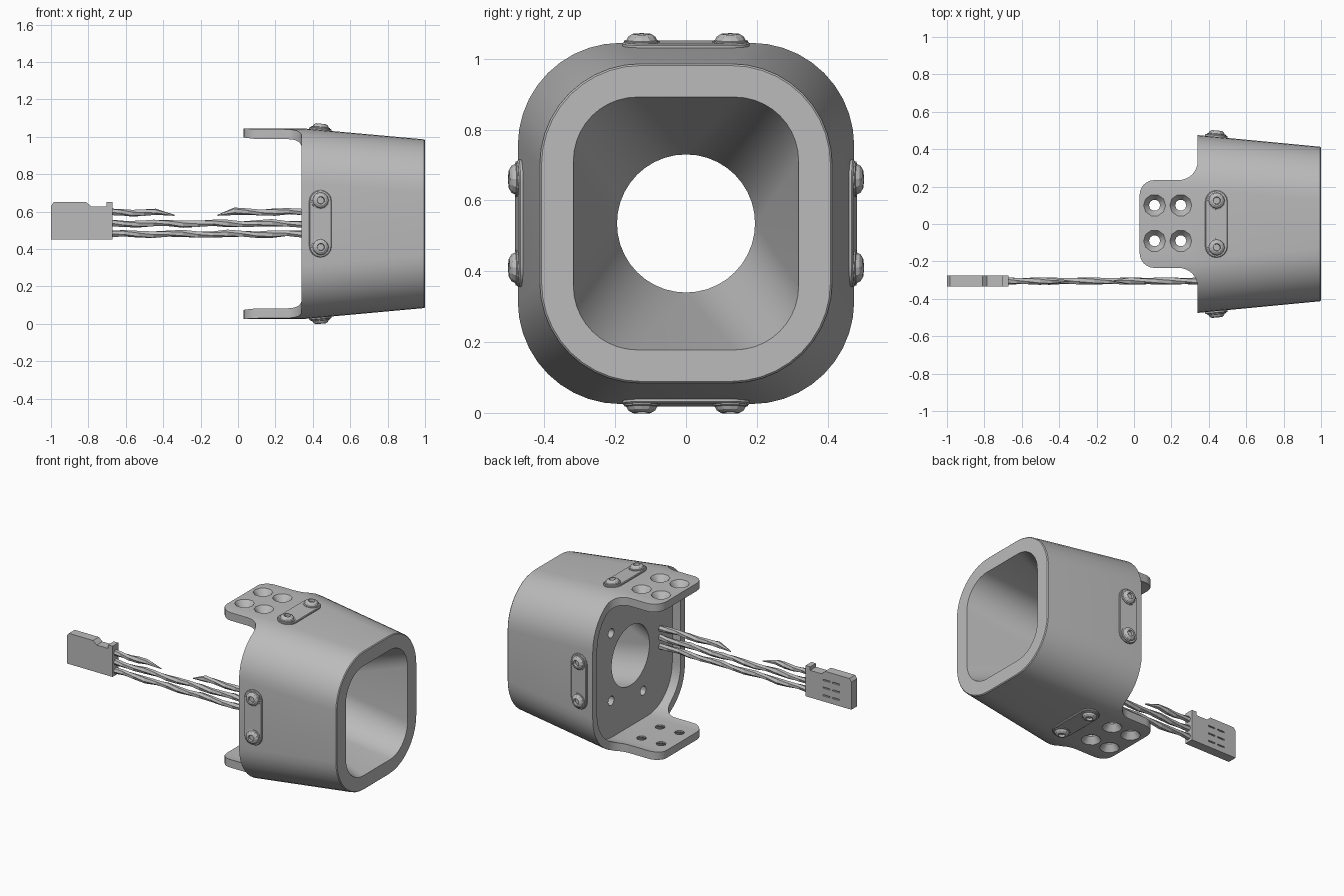
import bpy, bmesh, math
from mathutils import Matrix, Vector

cube = bpy.data.objects.get("Cube")
if cube:
    bpy.data.objects.remove(cube, do_unlink=True)

MID = 0.535  # height of the duct axis

grey = bpy.data.materials.new("plain grey")
grey.use_nodes = True
GREY = (0.5, 0.5, 0.5, 1)
grey.diffuse_color = GREY
grey.node_tree.nodes["Principled BSDF"].inputs["Base Color"].default_value = GREY


def finish(bm, name, smooth=None):
    bmesh.ops.remove_doubles(bm, verts=bm.verts, dist=0.0002)
    bmesh.ops.recalc_face_normals(bm, faces=bm.faces)
    mesh = bpy.data.meshes.new(name)
    bm.to_mesh(mesh)
    bm.free()
    ob = bpy.data.objects.new(name, mesh)
    bpy.context.collection.objects.link(ob)
    mesh.materials.append(grey)
    if smooth:
        shade(ob, smooth)
    return ob


def shade(ob, angle):
    bpy.ops.object.select_all(action='DESELECT')
    bpy.context.view_layer.objects.active = ob
    ob.select_set(True)
    bpy.ops.object.shade_smooth_by_angle(angle=math.radians(angle))


def loft(bm, rings, around=False):
    """Skin a list of rings; join last to first, or cap both ends."""
    loops = [[bm.verts.new(p) for p in ring] for ring in rings]
    pairs = list(zip(loops, loops[1:]))
    if around:
        pairs.append((loops[-1], loops[0]))
    else:
        bm.faces.new(loops[0])
        bm.faces.new(loops[-1])
    for a, b in pairs:
        for i in range(len(a)):
            j = (i + 1) % len(a)
            bm.faces.new((a[i], a[j], b[j], b[i]))


def arc(cx, cy, r, a0, a1, n):
    angles = [math.radians(a0 + (a1 - a0) * i / n) for i in range(n + 1)]
    return [(cx + r * math.cos(a), cy + r * math.sin(a)) for a in angles]


def rounded(x, hy, hz, r, n=10):
    """Rounded rectangle across the duct axis."""
    pts = []
    for k, (sy, sz) in enumerate(((1, 1), (-1, 1), (-1, -1), (1, -1))):
        pts += arc(sy * (hy - r), sz * (hz - r), r, 90 * k, 90 * k + 90, n)
    return [(x, y, MID + z) for y, z in pts]


def cut(ob, cutter):
    mod = ob.modifiers.new("cut", 'BOOLEAN')
    mod.operation = 'DIFFERENCE'
    mod.solver = 'EXACT'
    mod.object = cutter
    bpy.context.view_layer.objects.active = ob
    bpy.ops.object.modifier_apply(modifier=mod.name)
    bpy.data.objects.remove(cutter, do_unlink=True)


# Housing: tapered rounded shell, square-to-round duct, recessed rear wall
bm = bmesh.new()
loft(bm, [
    rounded(0, 0.475, 0.51, 0.29),
    rounded(0.345, 0.475, 0.51, 0.29),
    rounded(0.995, 0.413, 0.451, 0.285),
    rounded(1, 0.408, 0.446, 0.28),
    rounded(1, 0.318, 0.357, 0.18),
    rounded(0.4, 0.195, 0.195, 0.195),
    rounded(0.4, 0.43, 0.46, 0.25),
    rounded(0, 0.43, 0.46, 0.25),
], around=True)
housing = finish(bm, "housing")

# Trim the rear of the shell to leave two filleted mounting tabs
half = [(-0.1, 0.6), (0.34, 0.6)]
half += arc(0.24, 0.335, 0.1, 0, -90, 8)
half += arc(0.11, 0.155, 0.08, 90, 180, 6)
outline = half + [(x, -y) for x, y in reversed(half)]
bm = bmesh.new()
loft(bm, [[(x, y, z) for x, y in outline] for z in (-0.2, 1.3)])
cut(housing, finish(bm, "tab_cutter"))

# Countersunk tab holes and rear wall screw holes
bm = bmesh.new()
for side in (1, -1):
    for x in (0.11, 0.25):
        for y in (-0.09, 0.1):
            loft(bm, [[(a, b, MID + side * z) for a, b in arc(x, y, r, 0, 324, 9)]
                      for z, r in ((0.44, 0.03), (0.47, 0.03), (0.52, 0.066))])
    for y, z in ((0.2, 0.22), (-0.13, 0.28)):
        loft(bm, [[(x, a, b) for a, b in arc(y, MID + side * z, 0.03, 0, 330, 11)]
                  for x in (0.37, 0.46)])
cut(housing, finish(bm, "hole_cutter"))
shade(housing, 30)


# Bolt strips on all four sides, each with two socket bolts
def stadium(h, r, reach=0.12):
    pts = arc(0, reach, r, 0, 180, 8) + arc(0, -reach, r, 180, 360, 8)
    return [(x, y, h) for x, y in pts]


bolt_profile = [(0.05, 0), (0.05, 0.016), (0.043, 0.018), (0.038, 0.028),
                (0.027, 0.035), (0.02, 0.035), (0.018, 0.02)]
places = (("top", 0, 0.5), ("right", 90, 0.465), ("bottom", 180, 0.5), ("left", 270, 0.465))
for label, turn, dist in places:
    place = (Matrix.Translation((0.44, 0, MID))
             @ Matrix.Rotation(math.radians(turn), 4, 'X')
             @ Matrix.Translation((0, 0, dist))
             @ Matrix.Rotation(math.radians(5.5), 4, 'Y'))
    bm = bmesh.new()
    loft(bm, [stadium(-0.01, 0.06), stadium(0.008, 0.06),
              stadium(0.012, 0.056)])
    bm.transform(place)
    finish(bm, label + "_bolt_strip", 30)
    for i, y in enumerate((-0.125, 0.125)):
        bm = bmesh.new()
        loft(bm, [[(a, b, h) for a, b in arc(0, y, r, 0, 330, 11)]
                  for r, h in bolt_profile])
        bm.transform(place)
        finish(bm, f"{label}_bolt_{i + 1}")


# Cable: three thin leads, the upper one broken in the middle
def lead(name, path):
    bm = bmesh.new()
    loft(bm, [[(x, a, b) for a, b in arc(-0.305, z, r, 20 * k, 20 * k + 300, 5)]
              for k, (x, z, r) in enumerate(path)])
    finish(bm, name)


def wavy(x0, x1, z, steps, phase):
    return [(x0 + (x1 - x0) * i / steps, z + 0.004 * math.sin(1.7 * i + phase),
             0.0185 + 0.002 * math.cos(2.3 * i)) for i in range(steps + 1)]


lead("lower_lead", wavy(-0.69, 0.42, 0.48, 14, 0))
lead("middle_lead", wavy(-0.69, 0.42, 0.536, 14, 2))
lead("upper_lead_outer", wavy(-0.69, -0.44, 0.595, 4, 1) + [(-0.34, 0.58, 0.003)])
lead("upper_lead_inner", [(-0.11, 0.58, 0.003)] + wavy(-0.02, 0.42, 0.598, 6, 1))

# Connector plug with stepped top edge and small latch slots
side_profile = [(-1, 0.45), (-0.67, 0.45), (-0.67, 0.65), (-0.703, 0.65), (-0.703, 0.627),
                (-0.785, 0.627), (-0.81, 0.65), (-0.985, 0.65), (-1, 0.63)]
bm = bmesh.new()
loft(bm, [[(x, y, z) for x, z in side_profile] for y in (-0.335, -0.275)])
plug = finish(bm, "connector_plug")
bm = bmesh.new()
for z in (0.49, 0.54, 0.59):
    for x in (-0.89, -0.82):
        size = Matrix.Diagonal((0.05, 0.016, 0.008, 1))
        bmesh.ops.create_cube(bm, size=1, matrix=Matrix.Translation((x, -0.275, z)) @ size)
cut(plug, finish(bm, "slot_cutter"))
